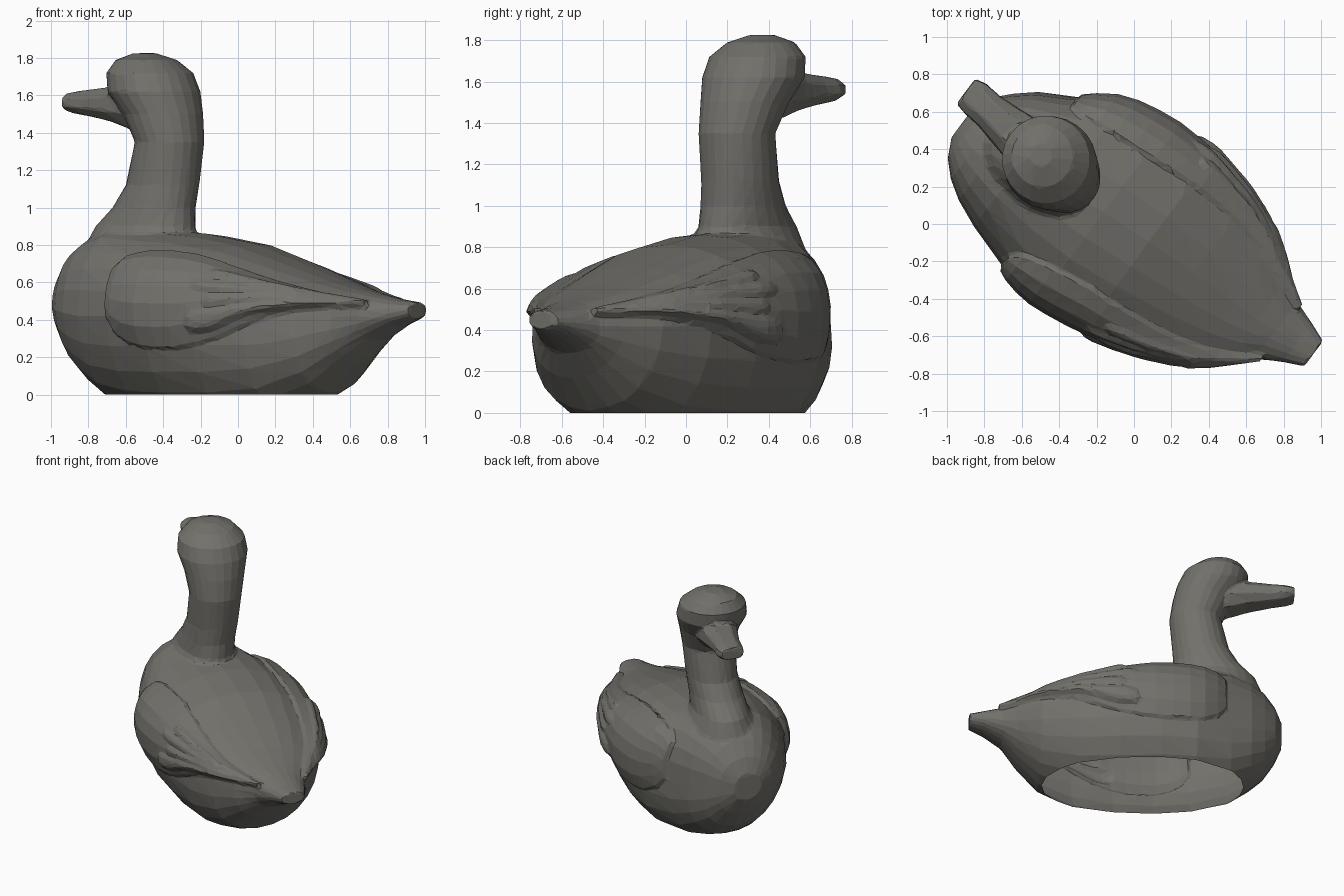
import bpy, bmesh, math
from mathutils import Vector

if "Cube" in bpy.data.objects:
    bpy.data.objects.remove(bpy.data.objects["Cube"])

AX = math.radians(36.5)
CA, SA = math.cos(AX), math.sin(AX)


def world(u, v, z):
    # u runs forward along the bird, v to its left
    return Vector((-CA * u - SA * v, SA * u - CA * v, z))


def lerp_table(table, k):
    for a, b in zip(table, table[1:]):
        if k <= b[0]:
            f = max(0.0, (k - a[0]) / (b[0] - a[0]))
            return [p + (q - p) * f for p, q in zip(a, b)]
    return list(table[-1])


def loft(bm, rings):
    part = bmesh.new()
    rows = [[part.verts.new(p) for p in r] for r in rings]
    n = len(rows[0])
    for a, b in zip(rows, rows[1:]):
        for i in range(n):
            j = (i + 1) % n
            part.faces.new((a[i], a[j], b[j], b[i]))
    part.faces.new(rows[0])
    part.faces.new(rows[-1])
    bmesh.ops.recalc_face_normals(part, faces=part.faces)
    me = bpy.data.meshes.new("part")
    part.to_mesh(me)
    part.free()
    bm.from_mesh(me)
    bpy.data.meshes.remove(me)


# Body sections: u, half width, centre v, top z, bottom z
BODY = [(-1.185, .085, -.015, .495, .405), (-1.08, .13, -.01, .51, .365),
        (-.95, .19, .005, .54, .29), (-.84, .28, .02, .57, .17),
        (-.68, .39, .02, .62, .01), (-.42, .49, .02, .71, -.11),
        (-.12, .56, .03, .81, -.14), (.17, .58, .045, .86, -.14),
        (.43, .54, .06, .88, -.13), (.68, .43, .09, .90, -.07),
        (.83, .355, .1, .85, .03), (.93, .28, .11, .785, .12),
        (1.01, .2, .11, .68, .25), (1.06, .1, .11, .57, .37)]
# Neck and head sections: z, centre u, centre v, radius along u, radius along v
NECK = [(.7, .60, .08, .36, .30), (.9, .575, .055, .30, .195),
        (1.0, .525, .045, .24, .185), (1.12, .48, .03, .205, .18), (1.35, .44, .02, .187, .187),
        (1.5, .49, .01, .215, .215), (1.62, .555, .005, .25, .25),
        (1.72, .585, .003, .235, .235), (1.79, .61, 0, .165, .165),
        (1.826, .62, 0, .06, .06)]


def skin(u, th, off=0.0):
    # point on the body surface at station u and angle th (0 = left side, 90 = top)
    _, hw, cv, zt, zb = lerp_table(BODY, u)
    zw = max(.42, (zt + zb) / 2)
    c, s = math.cos(th), math.sin(th)
    e = 2 / 2.2
    y = math.copysign(abs(c) ** e, c) * (hw + off) + cv
    z = zw + math.copysign(abs(s) ** e, s) * ((zt - zw if s > 0 else zw - zb) + off)
    if u > -.95:
        y -= .09 * u * max(0, zw - z) / zw   # keel is turned slightly
    return world(u, y, z)


# Body, neck and head
bm = bmesh.new()
N = 24
loft(bm, [[skin(b[0], 2 * math.pi * i / N) for i in range(N)] for b in BODY])
loft(bm, [[world(u + ru * math.cos(2 * math.pi * i / N),
                 v + rv * math.sin(2 * math.pi * i / N), z) for i in range(N)]
          for z, u, v, ru, rv in NECK])

# Bill: u, half width, centre v, top z, bottom z
BILL = [(.66, .15, 0, 1.70, 1.42), (.82, .125, -.01, 1.645, 1.465),
        (.98, .1, -.025, 1.63, 1.49), (1.08, .1, -.035, 1.62, 1.505),
        (1.145, .085, -.035, 1.61, 1.52)]
loft(bm, [[world(u, v + hw * a, (zt + zb) / 2 + (zt - zb) / 2 * b)
           for a, b in ((1, -.4), (.95, .4), (.5, 1), (-.5, 1), (-.95, .4),
                        (-1, -.4), (-.6, -1), (.6, -1))]
          for u, hw, v, zt, zb in BILL])

# Wing outline: fraction along wing, centre angle, half angle (degrees)
WING = [(0, 16, 16), (.04, 17, 25), (.12, 17, 31), (.3, 18, 34), (.5, 19, 29),
        (.7, 23, 21), (.87, 28, 15), (1, 31, 8)]


def patch(side, s0, s1, t0, t1, low, high, taper):
    # domed shell that follows the body, in wing coordinates s (along) and t (across)
    start = .43 if side > 0 else .64
    rings = []
    ns, nt = 12, 6
    for i in range(ns + 1):
        f = i / ns
        s = s0 + (s1 - s0) * f ** 1.3
        _, mid, half = lerp_table(WING, s)
        u = start + (-.98 - start) * s
        k = (1 - abs(2 * f - 1) ** 6) if taper else min(1, .25 + 6 * f)
        tm, th = (t0 + t1) / 2, (t1 - t0) / 2
        w = th * ((.15 + .85 * k) if taper else 1)
        ring = []
        for j in range(nt + 1):
            q = 2 * j / nt - 1
            ang = math.radians(mid + half * (tm + w * q))
            off = low + (high - low) * k * (1 - abs(q) ** 3)
            off *= 1 - .35 * s
            ring.append(skin(u, ang if side > 0 else math.pi - ang, off))
        for q in (.8, 0, -.8):
            ang = math.radians(mid + half * (tm + w * q))
            ring.append(skin(u, ang if side > 0 else math.pi - ang, -.05))
        rings.append(ring)
    loft(bm, rings)


# Wings with overlapping long feathers
for side in (1, -1):
    patch(side, 0, 1, -1, 1, .02, .065, False)
    for k in range(4):
        a = -.85 + .37 * k
        patch(side, .38 + .06 * (k % 2), .99 - .04 * k, a, a + .4, .045, .085, True)

# Fuse the parts into one faceted skin
me = bpy.data.meshes.new("swimming_bird")
bm.to_mesh(me)
bm.free()
bird = bpy.data.objects.new("swimming_bird", me)
bpy.context.collection.objects.link(bird)
m = bird.modifiers.new("fuse", 'REMESH')
m.mode = 'VOXEL'
m.voxel_size = .014
m = bird.modifiers.new("soften", 'SMOOTH')
m.factor = .5
m.iterations = 2
m = bird.modifiers.new("facet", 'DECIMATE')
m.ratio = .025
bpy.context.view_layer.objects.active = bird
bird.select_set(True)
for name in ("fuse", "soften", "facet"):
    bpy.ops.object.modifier_apply(modifier=name)

# Hollow shell, cut open along the flat underside
bm = bmesh.new()
bm.from_mesh(bird.data)
bmesh.ops.bisect_plane(bm, geom=bm.verts[:] + bm.edges[:] + bm.faces[:],
                       plane_co=(0, 0, 0), plane_no=(0, 0, 1), clear_inner=True)
for f in bm.faces:
    f.smooth = False
bm.to_mesh(bird.data)
bm.free()

# Dark grey stone
mat = bpy.data.materials.new("dark_grey")
mat.diffuse_color = (.17, .165, .148, 1)
mat.use_nodes = True
mat.node_tree.nodes["Principled BSDF"].inputs["Base Color"].default_value = mat.diffuse_color
bird.data.materials.clear()
bird.data.materials.append(mat)
